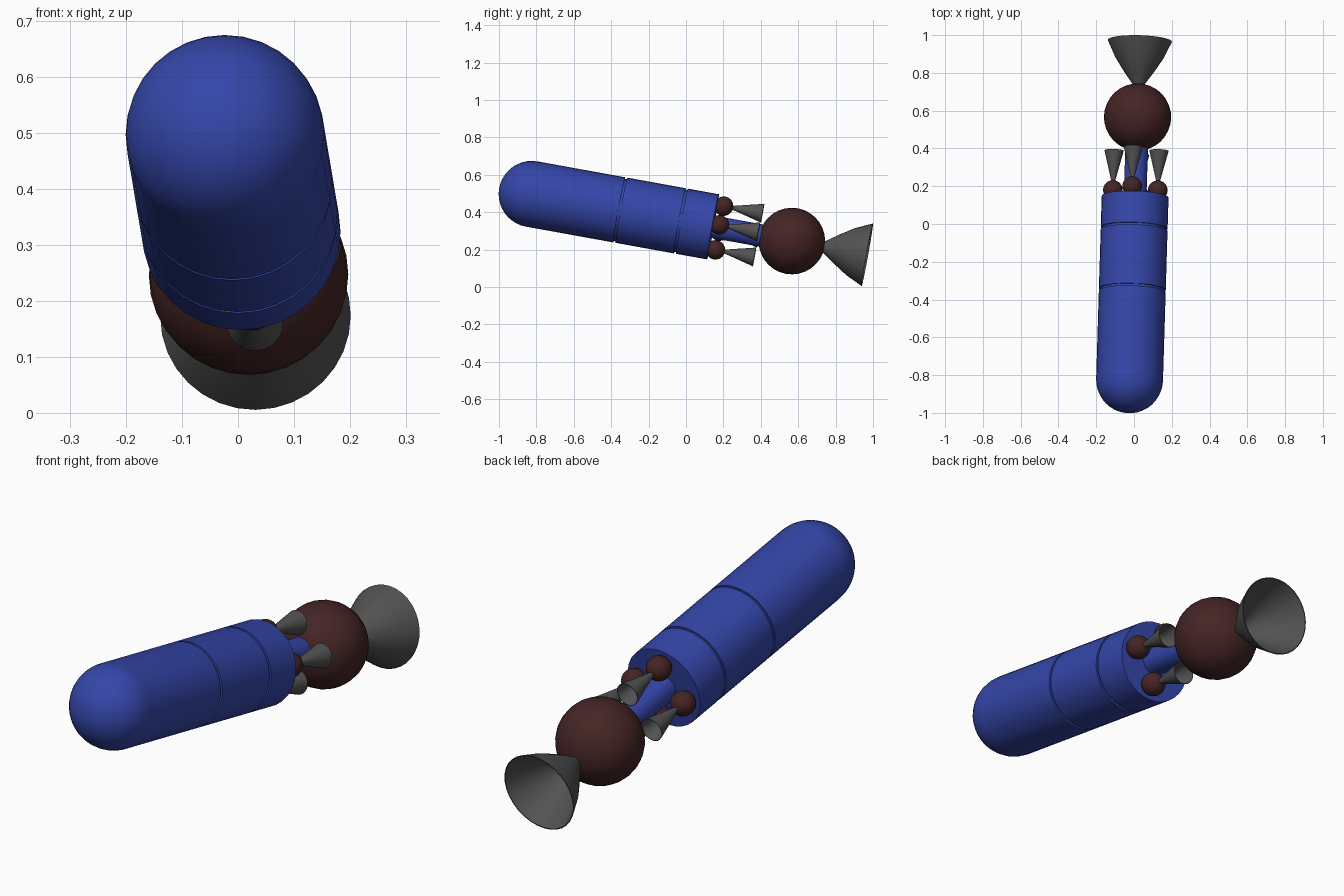
import bpy, bmesh
from math import sin, cos, pi, radians
from mathutils import Matrix, Vector

cube = bpy.data.objects.get("Cube")
if cube:
    bpy.data.objects.remove(cube)


def material(name, rgb):
    m = bpy.data.materials.new(name)
    m.use_nodes = True
    m.diffuse_color = (*rgb, 1)
    m.node_tree.nodes["Principled BSDF"].inputs["Base Color"].default_value = (*rgb, 1)
    return m


BLUE = material("hull_blue", (0.035, 0.062, 0.40))
BROWN = material("tank_brown", (0.06, 0.018, 0.018))
GREY = material("nozzle_grey", (0.085, 0.085, 0.085))

# Tilted frame: local z runs along the rocket from nose to tail, origin at the hull base
axis = Vector((0.03, 0.984, -0.178)).normalized()
side = (Vector((1, 0, 0)) - axis * axis.x).normalized()
down = axis.cross(side)
FRAME = Matrix.Translation((0.006, 0.144, 0.322)) @ Matrix((side, down, axis)).transposed().to_4x4()


def finish(name, bm, mat, offset):
    bmesh.ops.recalc_face_normals(bm, faces=bm.faces)
    me = bpy.data.meshes.new(name)
    bm.to_mesh(me)
    bm.free()
    me.materials.append(mat)
    ob = bpy.data.objects.new(name, me)
    bpy.context.collection.objects.link(ob)
    ob.matrix_world = FRAME @ Matrix.Translation(offset)
    bpy.ops.object.select_all(action='DESELECT')
    ob.select_set(True)
    bpy.context.view_layer.objects.active = ob
    bpy.ops.object.shade_smooth_by_angle(angle=radians(35))
    return ob


def lathe(name, profile, mat, offset=(0, 0, 0), segs=32):
    """Spin (radius, z) points around local z."""
    bm = bmesh.new()
    verts = [bm.verts.new((r, 0, z)) for r, z in profile]
    edges = [bm.edges.new(pair) for pair in zip(verts, verts[1:])]
    bmesh.ops.spin(bm, geom=verts + edges, cent=(0, 0, 0), axis=(0, 0, 1),
                   angle=2 * pi, steps=segs)
    bmesh.ops.remove_doubles(bm, verts=bm.verts, dist=0.0005)
    return finish(name, bm, mat, offset)


def ball(name, radius, offset, segs):
    bm = bmesh.new()
    bmesh.ops.create_uvsphere(bm, u_segments=segs, v_segments=segs // 2, radius=radius)
    return finish(name, bm, BROWN, offset)


def nozzle(name, outer, offset, wall):
    """Open bell with a thin wall."""
    inner = [(max(r - wall, 0.002), z) for r, z in reversed(outer)]
    return lathe(name, outer + inner + outer[:1], GREY, offset)


# Hull: domed nose, two narrow grooves, flat tail
R, GROOVE, DOME = 0.177, 0.169, -0.985
hull = [(R * sin(i * pi / 20), DOME - R * cos(i * pi / 20)) for i in range(11)]
for z in (-0.503, -0.174):
    hull += [(R, z - 0.006), (GROOVE, z - 0.006), (GROOVE, z + 0.006), (R, z + 0.006)]
hull += [(R, 0), (0, 0)]
lathe("hull", hull, BLUE)

# Strut joining the hull to the rear tank
lathe("connector", [(0, -0.02), (0.06, -0.02), (0.06, 0.32), (0, 0.32)], BLUE)

# Rear tank and main engine bell
TANK = 0.429
ball("rear_tank", 0.178, (0, 0, TANK), 32)
nozzle("main_nozzle", [(0.018, 0.15), (0.034, 0.18), (0.08, 0.245), (0.128, 0.32), (0.17, 0.41)],
       (0, 0, TANK), 0.004)

# Four small engines around the tail
for k in range(4):
    a = radians(8) + k * pi / 2
    spot = (-0.12 * sin(a), -0.12 * cos(a), 0.036)
    ball(f"engine_ball_{k + 1}", 0.052, spot, 24)
    nozzle(f"engine_nozzle_{k + 1}", [(0.008, 0.04), (0.028, 0.12), (0.051, 0.212)], spot, 0.002)
